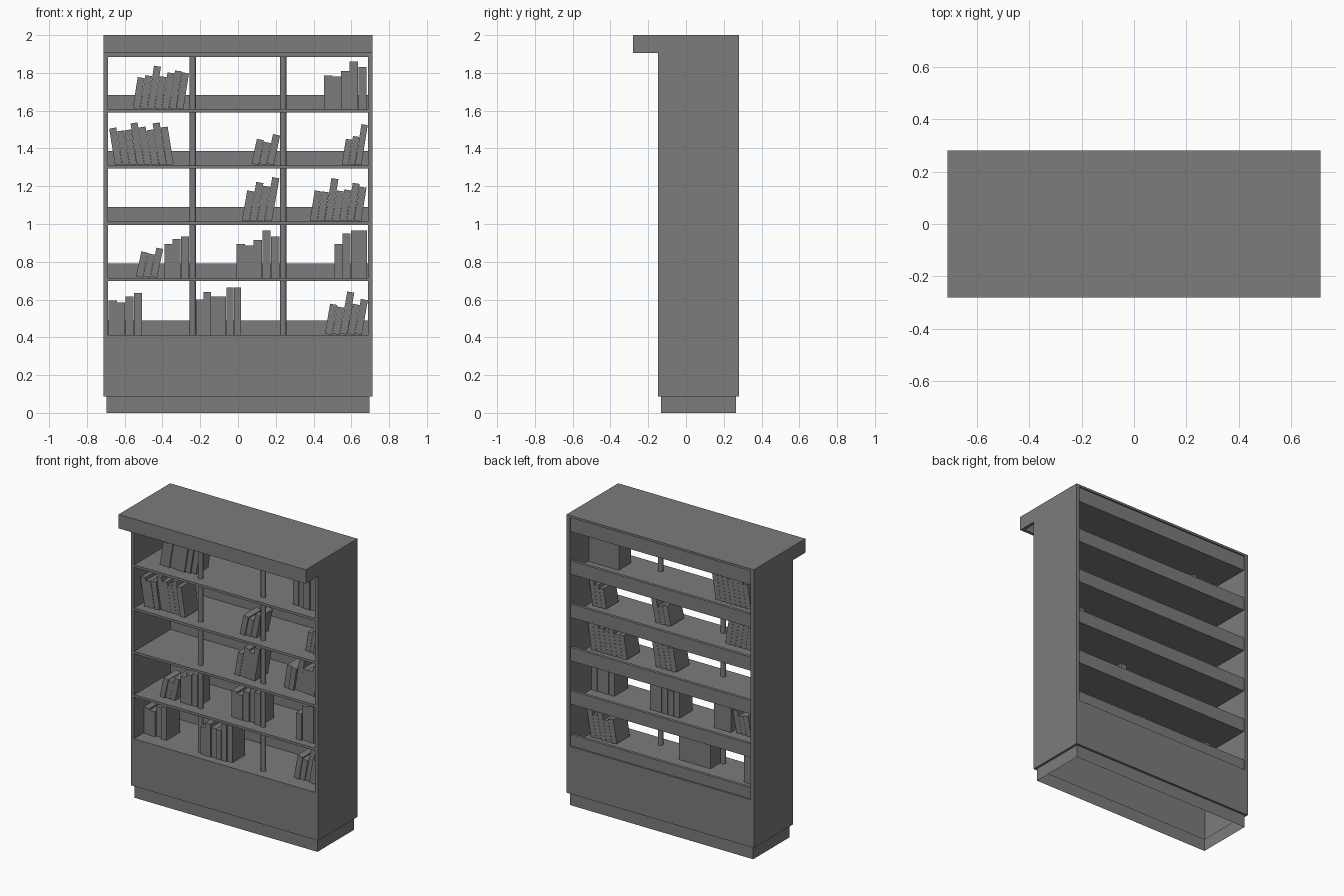
import bpy, bmesh, random
from math import radians, sin, cos
from mathutils import Matrix, Vector

if "Cube" in bpy.data.objects:
    bpy.data.objects.remove(bpy.data.objects["Cube"])

random.seed(4)

dark = bpy.data.materials.new("dark_grey")
dark.diffuse_color = (0.2, 0.2, 0.2, 1)
dark.use_nodes = True
dark.node_tree.nodes["Principled BSDF"].inputs["Base Color"].default_value = dark.diffuse_color


def add_object(name, bm):
    mesh = bpy.data.meshes.new(name)
    bm.to_mesh(mesh)
    bm.free()
    mesh.materials.append(dark)
    ob = bpy.data.objects.new(name, mesh)
    bpy.context.collection.objects.link(ob)
    return ob


def add_box(bm, x, y, z, matrix=Matrix()):
    """Box from (min, max) ranges, optionally transformed."""
    lo, hi = Vector((x[0], y[0], z[0])), Vector((x[1], y[1], z[1]))
    m = matrix @ Matrix.Translation((lo + hi) / 2) @ Matrix.Diagonal((*(hi - lo), 1))
    bmesh.ops.create_cube(bm, size=1, matrix=m)


def box(name, x, y, z):
    bm = bmesh.new()
    add_box(bm, x, y, z)
    return add_object(name, bm)


# hollow base with a narrower plinth, open underneath
bm = bmesh.new()
add_box(bm, (-0.712, 0.712), (-0.147, 0.28), (0.087, 0.413))
bm.normal_update()
bottom = [f for f in bm.faces if f.normal.z < -0.5]
bmesh.ops.inset_region(bm, faces=bottom, thickness=0.022)
bmesh.ops.translate(bm, vec=(0, 0, 0), verts=bottom[0].verts)
skirt = bmesh.ops.extrude_face_region(bm, geom=bottom)["geom"]
bmesh.ops.translate(bm, vec=(0, 0, -0.087),
                    verts=[v for v in skirt if isinstance(v, bmesh.types.BMVert)])
low = [f for f in bm.faces if abs(f.normal.z) > 0.5 and len(f.verts) == 4
       and (f.calc_center_median().z < 0.01 or f in bottom)]
bmesh.ops.delete(bm, geom=low, context='FACES')
add_object("base_and_plinth", bm)

# side panels
for side, s in (("left", -1), ("right", 1)):
    box(side + "_side_panel", sorted((s * 0.688, s * 0.712)), (-0.147, 0.28), (0.413, 1.985))
    box(side + "_canopy_return", sorted((s * 0.69, s * 0.712)), (-0.26, -0.147), (1.904, 1.985))

# canopy: cap board, fascia and the board under it
box("canopy_cap", (-0.712, 0.712), (-0.28, 0.28), (1.985, 2.0))
box("canopy_fascia", (-0.712, 0.712), (-0.28, -0.26), (1.904, 1.985))
box("top_board", (-0.688, 0.688), (-0.145, 0.27), (1.885, 1.985))

# shelves and low back rails, top to bottom
levels = [1.608, 1.311, 1.013, 0.715, 0.413]
for i, z in enumerate(levels):
    if i < 4:
        box(f"shelf_{i + 1}", (-0.688, 0.688), (-0.145, 0.27), (z - 0.017, z))
    box(f"back_rail_{i + 1}", (-0.688, 0.688), (0.25, 0.27), (z, z + 0.076))

# round upright posts
for side, x in (("left", -0.239), ("right", 0.239)):
    bm = bmesh.new()
    bmesh.ops.create_cone(bm, cap_ends=True, segments=12, radius1=0.017, radius2=0.017,
                          depth=1.472, matrix=Matrix.Translation((x, -0.065, 1.149)))
    ob = add_object(side + "_post", bm)
    for p in ob.data.polygons:
        p.use_smooth = len(p.vertices) == 4

# book groups: shelf, start x, front y, pitch, lean in degrees (+ right, - left), heights
groups = [
    (0, -0.557, -0.05, 0.0385, 9, (.17, .18, .23, .175, .195, .205, .195)),
    (0, 0.455, -0.06, 0.0455, 0, (.178, .172, .203, .252, .222)),
    (1, -0.651, -0.08, 0.039, -9, (.20, .185, .19, .227, .205, .19, .227, .205)),
    (1, 0.072, -0.08, 0.04, 12, (.14, .125, .165)),
    (1, 0.55, -0.06, 0.035, 9, (.14, .155, .218)),
    (2, 0.021, -0.07, 0.04, 10, (.165, .21, .19, .235)),
    (2, 0.381, -0.045, 0.039, 9, (.165, .16, .23, .165, .17, .205, .185)),
    (3, -0.54, -0.08, 0.038, 12, (.14, .13, .16)),
    (3, -0.39, -0.07, 0.0435, 0, (.18, .205, .22)),
    (3, -0.008, -0.06, 0.0455, 0, (.18, .17, .20, .25, .22)),
    (3, 0.51, -0.09, 0.0435, 0, (.18, .235, .25, .25)),
    (4, -0.685, -0.045, 0.0445, 0, (.182, .172, .202, .222)),
    (4, -0.222, -0.09, 0.04, 0, (.187, .227, .202, .202, .25, .25)),
    (4, 0.46, -0.045, 0.0395, 10, (.165, .15, .23, .165, .19)),
]
for n, (level, x0, y0, pitch, lean, heights) in enumerate(groups):
    bm = bmesh.new()
    a = radians(abs(lean))
    w = pitch * cos(a) - 0.001
    for k, h in enumerate(heights):
        length = (h - w * sin(a)) / cos(a)
        yf = y0 + random.uniform(-0.01, 0.01)
        # pivot on the bottom corner that touches the shelf
        if lean >= 0:
            pivot, xr = x0 + k * pitch + w * cos(a), (-w, 0)
        else:
            pivot, xr = x0 + k * pitch, (0, w)
        m = Matrix.Translation((pivot, 0, levels[level])) @ Matrix.Rotation(radians(lean), 4, 'Y')
        add_box(bm, xr, (yf, y0 + 0.14), (0, length), m)
    add_object(f"books_{n + 1}", bm)
